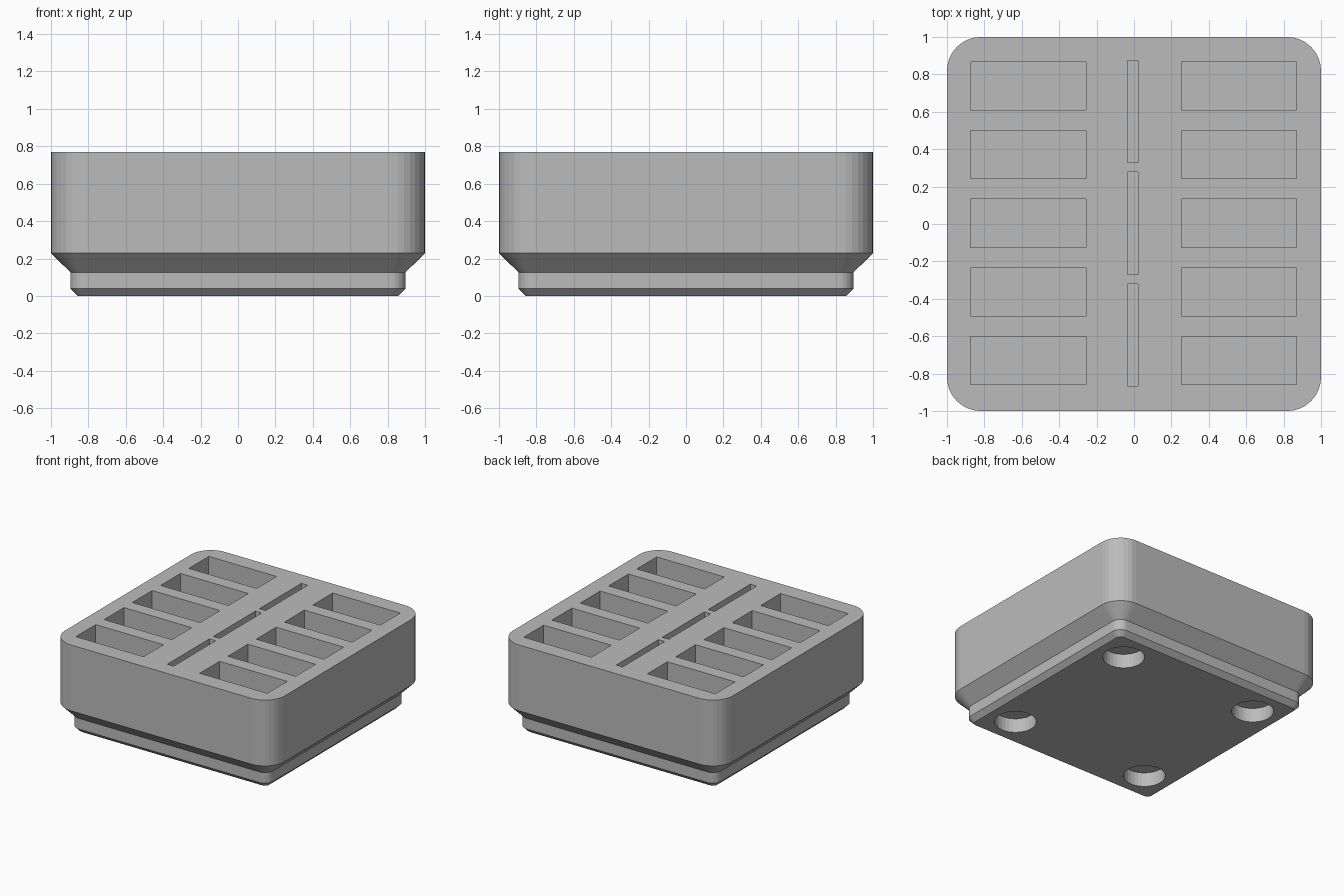
import bpy, bmesh, math

if "Cube" in bpy.data.objects:
    bpy.data.objects.remove(bpy.data.objects["Cube"])

grey = bpy.data.materials.new("grey plastic")
grey.diffuse_color = (0.5, 0.5, 0.5, 1)
grey.use_nodes = True
grey.node_tree.nodes["Principled BSDF"].inputs["Base Color"].default_value = grey.diffuse_color
CORNER_STEPS = 8


def rounded_square(half, radius):
    """Outline of a square with rounded corners, counter-clockwise."""
    c = half - radius
    pts = []
    for q, (sx, sy) in enumerate(((1, 1), (-1, 1), (-1, -1), (1, -1))):
        for i in range(CORNER_STEPS + 1):
            a = math.pi / 2 * (q + i / CORNER_STEPS)
            pts.append((sx * c + radius * math.cos(a), sy * c + radius * math.sin(a)))
    return pts


def finish(bm, name):
    bmesh.ops.recalc_face_normals(bm, faces=bm.faces)
    mesh = bpy.data.meshes.new(name)
    bm.to_mesh(mesh)
    bm.free()
    mesh.materials.append(grey)
    obj = bpy.data.objects.new(name, mesh)
    bpy.context.collection.objects.link(obj)
    return obj


def add_box(bm, x0, x1, y0, y1, z0, z1):
    cube = bmesh.ops.create_cube(bm, size=1)["verts"]
    bmesh.ops.scale(bm, verts=cube, vec=(x1 - x0, y1 - y0, z1 - z0))
    bmesh.ops.translate(bm, verts=cube,
                        vec=((x0 + x1) / 2, (y0 + y1) / 2, (z0 + z1) / 2))


# Block with stepped, chamfered foot: (half width, corner radius, height)
levels = [(0.857, 0.038, 0.0), (0.896, 0.077, 0.039), (0.896, 0.077, 0.126),
          (1.0, 0.181, 0.229), (1.0, 0.181, 0.77)]
bm = bmesh.new()
rings = [[bm.verts.new((x, y, z)) for x, y in rounded_square(h, r)] for h, r, z in levels]
for low, high in zip(rings, rings[1:]):
    n = len(low)
    for i in range(n):
        j = (i + 1) % n
        bm.faces.new((low[i], low[j], high[j], high[i]))
bm.faces.new(rings[0][::-1])
bm.faces.new(rings[-1])
block = finish(bm, "holder_block")

# Pockets, thin centre slots and underside holes, cut in one pass
FLOOR, ABOVE = 0.245, 0.9
bm = bmesh.new()
for row in range(-2, 3):
    y = row * 0.367 + 0.004
    for x0, x1 in ((-0.873, -0.257), (0.253, 0.868)):
        add_box(bm, x0, x1, y - 0.129, y + 0.129, FLOOR, ABOVE)
for row in range(-1, 2):
    y = row * 0.597 + 0.004
    add_box(bm, -0.036, 0.022, y - 0.273, y + 0.273, FLOOR, ABOVE)
for sx in (-1, 1):
    for sy in (-1, 1):
        hole = bmesh.ops.create_cone(bm, cap_ends=True, segments=32, radius1=0.156,
                                     radius2=0.156, depth=0.232)["verts"]
        bmesh.ops.translate(bm, verts=hole, vec=(sx * 0.627, sy * 0.627, 0))
cutter = finish(bm, "pocket_cutter")
cutter.hide_render = True
cutter.hide_set(True)

cut = block.modifiers.new("pockets", "BOOLEAN")
cut.operation = "DIFFERENCE"
cut.solver = "EXACT"
cut.object = cutter
